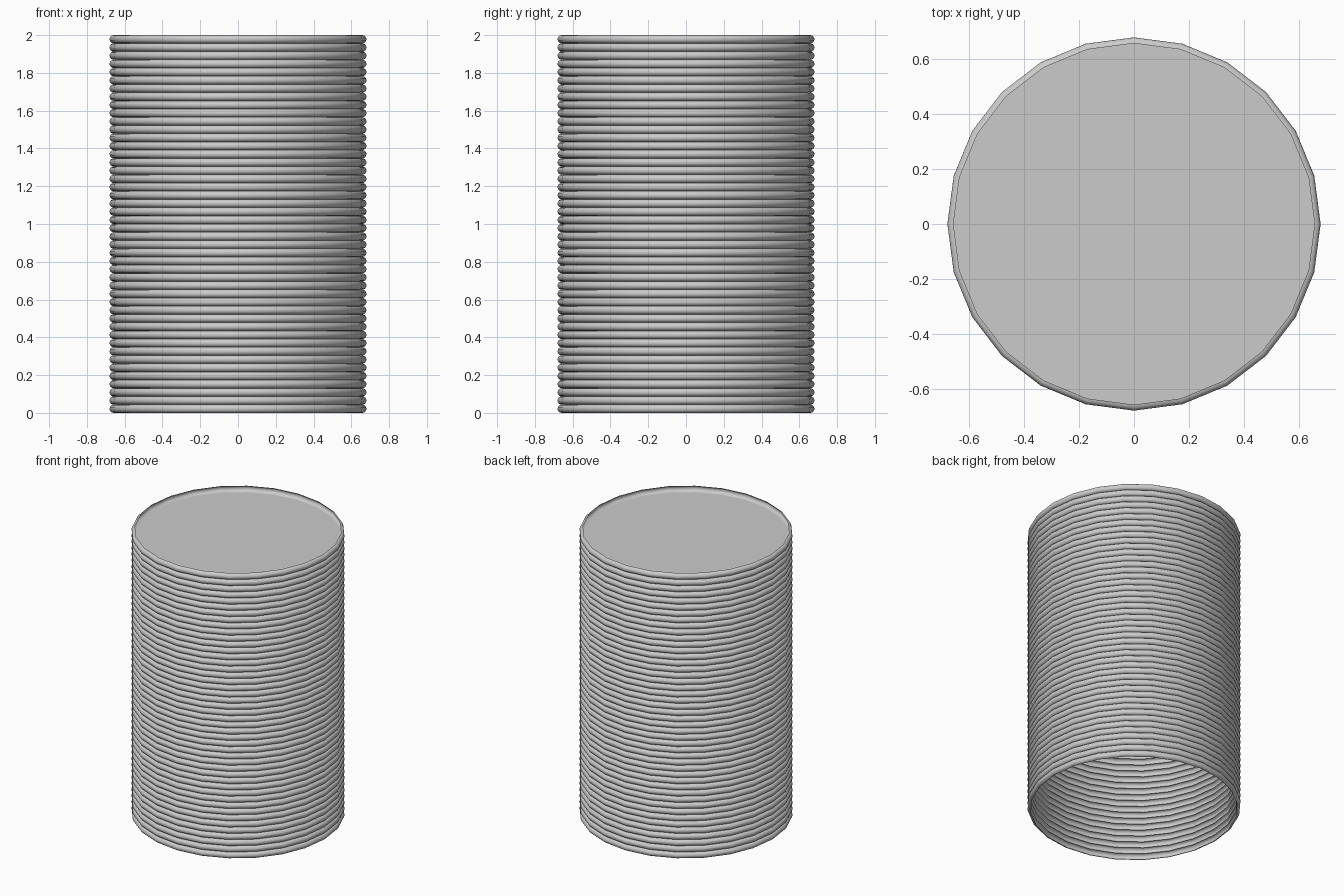
import bpy
import bmesh
import math

cube = bpy.data.objects.get("Cube")
if cube:
    bpy.data.objects.remove(cube, do_unlink=True)

grey = bpy.data.materials.new("grey")
grey.use_nodes = True
colour = (0.60, 0.60, 0.60, 1)
grey.diffuse_color = colour
grey.node_tree.nodes["Principled BSDF"].inputs["Base Color"].default_value = colour

HEIGHT, RINGS, SIDES, ARC = 2.0, 46, 24, 8
PITCH = HEIGHT / RINGS
BULGE = PITCH / 2
INNER = 0.68 - BULGE


def add_object(name, bm):
    mesh = bpy.data.meshes.new(name)
    bm.to_mesh(mesh)
    bm.free()
    mesh.materials.append(grey)
    obj = bpy.data.objects.new(name, mesh)
    bpy.context.collection.objects.link(obj)
    return obj


# One half-round rib, stacked into the hollow wall with an open bottom
bm = bmesh.new()
loops = []
for i in range(ARC + 1):
    a = -math.pi / 2 + math.pi * i / ARC
    r, z = INNER + BULGE * math.cos(a), BULGE * (1 + math.sin(a))
    loops.append([bm.verts.new((r * math.cos(t), r * math.sin(t), z))
                  for t in (math.tau * k / SIDES for k in range(SIDES))])
for low, high in zip(loops, loops[1:]):
    for k in range(SIDES):
        n = (k + 1) % SIDES
        bm.faces.new((low[k], low[n], high[n], high[k])).smooth = True
wall = add_object("ribbed_wall", bm)
stack = wall.modifiers.new("stack", 'ARRAY')
stack.count = RINGS
stack.use_relative_offset = False
stack.use_constant_offset = True
stack.constant_offset_displace = (0, 0, PITCH)

# Flat lid set one rib below the rim
bm = bmesh.new()
bmesh.ops.create_circle(bm, cap_ends=True, segments=SIDES, radius=INNER)
bmesh.ops.translate(bm, verts=bm.verts, vec=(0, 0, HEIGHT - PITCH))
add_object("top_lid", bm)
